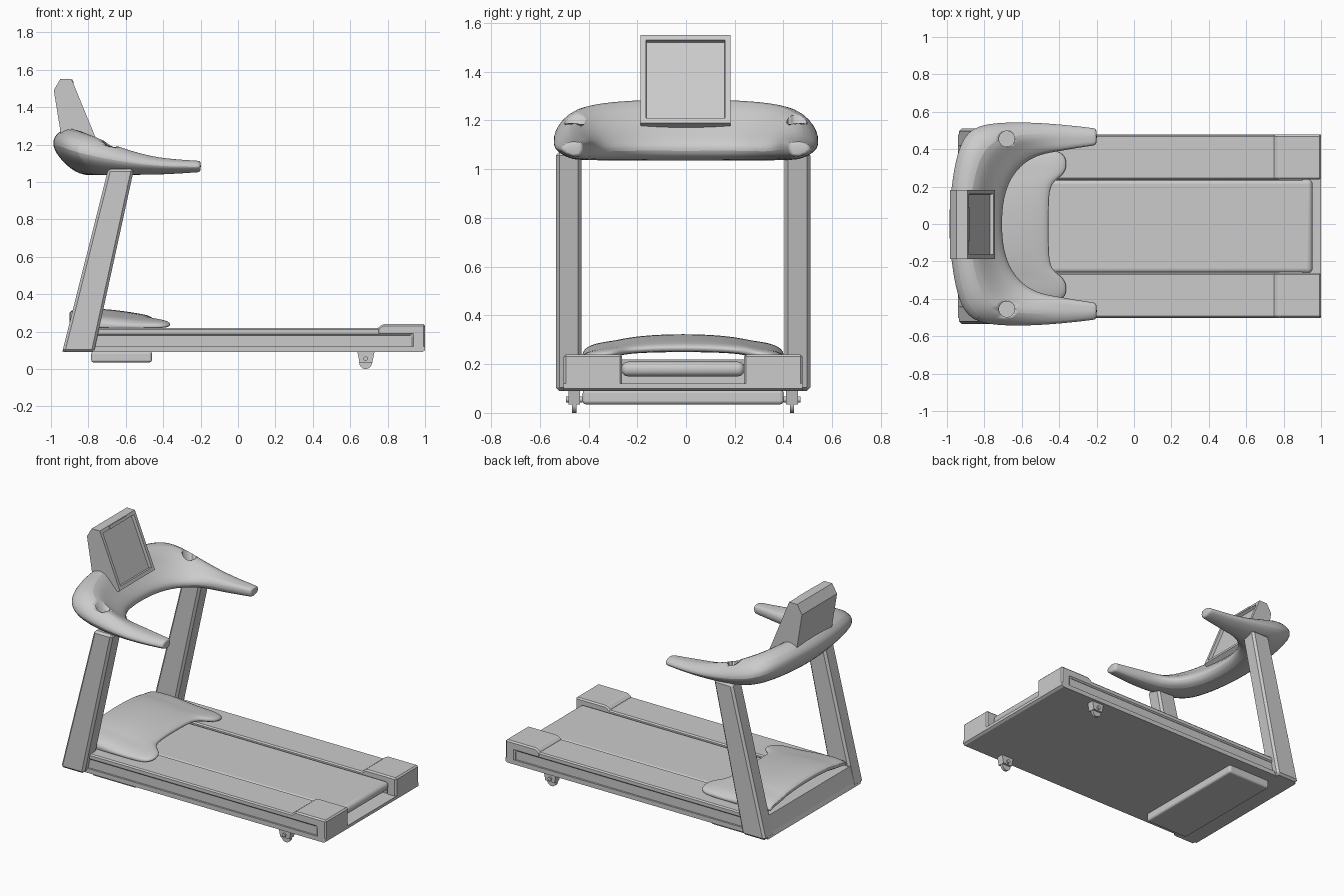
import bpy, bmesh
from mathutils import Vector

cube = bpy.data.objects.get("Cube")
if cube:
    bpy.data.objects.remove(cube, do_unlink=True)

grey = bpy.data.materials.new("plain_grey")
grey.use_nodes = True
grey.diffuse_color = (0.6, 0.6, 0.6, 1)
grey.node_tree.nodes["Principled BSDF"].inputs["Base Color"].default_value = (0.6, 0.6, 0.6, 1)

YC = -0.012  # centre line of the running base


def finish(name, bm):
    bmesh.ops.recalc_face_normals(bm, faces=bm.faces)
    mesh = bpy.data.meshes.new(name)
    bm.to_mesh(mesh)
    bm.free()
    mesh.materials.append(grey)
    ob = bpy.data.objects.new(name, mesh)
    bpy.context.collection.objects.link(ob)
    return ob


def smooth(ob, angle=0.6):
    bpy.ops.object.select_all(action='DESELECT')
    ob.select_set(True)
    bpy.context.view_layer.objects.active = ob
    bpy.ops.object.shade_smooth_by_angle(angle=angle)


def bevel(ob, width, segments=1):
    mod = ob.modifiers.new("bevel", 'BEVEL')
    mod.width = width
    mod.segments = segments
    mod.limit_method = 'ANGLE'
    return ob


def loft(name, rings):
    """Skin closed rings of points and cap both ends."""
    bm = bmesh.new()
    rows = [[bm.verts.new(p) for p in ring] for ring in rings]
    n = len(rows[0])
    for a, b in zip(rows, rows[1:]):
        for i in range(n):
            j = (i + 1) % n
            bm.faces.new((a[i], a[j], b[j], b[i]))
    bm.faces.new(rows[0])
    bm.faces.new(rows[-1])
    return finish(name, bm)


def prism(name, profile, y0, y1):
    """Side profile of (x, z) points extended from y0 to y1."""
    return loft(name, [[(x, y, z) for x, z in profile] for y in (y0, y1)])


def box(name, x0, x1, y0, y1, z0, z1):
    return prism(name, [(x0, z0), (x1, z0), (x1, z1), (x0, z1)], y0, y1)


def cylinder(name, radius, depth, location, upright=False):
    bpy.ops.mesh.primitive_cylinder_add(
        vertices=32, radius=radius, depth=depth, location=location,
        rotation=(0 if upright else 1.5708, 0, 0))
    ob = bpy.context.object
    ob.name = name
    ob.data.materials.append(grey)
    smooth(ob)
    return ob


def mirrored(rings):
    flip = [[(x, -y, z) for x, y, z in r] for r in reversed(rings[1:])]
    return flip + rings


def subdivide(ob):
    mod = ob.modifiers.new("round", 'SUBSURF')
    mod.levels = mod.render_levels = 2


# Base frame, with the front end leaning like the uprights
prism("base_frame", [(-0.94, 0.09), (0.985, 0.09), (1, 0.1), (1, 0.12), (-0.93, 0.12)],
      YC - 0.49, YC + 0.49)
prism("deck_core", [(-0.93, 0.12), (0.9, 0.12), (0.9, 0.2), (-0.908, 0.2)],
      YC - 0.27, YC + 0.27)
prism("front_bar", [(-0.932, 0.12), (-0.8, 0.12), (-0.78, 0.22), (-0.905, 0.22)],
      YC - 0.45, YC + 0.45)

# Running belt with a rounded rear end
belt = box("running_belt", -0.85, 0.955, YC - 0.252, YC + 0.252, 0.15, 0.21)
bevel(belt, 0.027, 5)
smooth(belt)

for s, side in ((1, "left"), (-1, "right")):
    def span(a, b):
        return YC + s * a, YC + s * b

    # Side rail: recessed skirt below, overhanging top above
    box(side + "_skirt", -0.85, 0.93, *span(0.255, 0.478), 0.115, 0.185)
    bevel(box(side + "_rail_top", -0.88, 0.78, *span(0.25, 0.488), 0.18, 0.218), 0.008)
    cap = prism(side + "_end_cap", [(0.93, 0.1), (0.985, 0.09), (1, 0.1), (1, 0.24), (0.775, 0.24),
                                    (0.745, 0.218), (0.745, 0.18), (0.93, 0.18)], *span(0.25, 0.49))
    bevel(cap, 0.012)

    # Leaning upright
    post = prism(side + "_upright", [(-0.94, 0.09), (-0.77, 0.09), (-0.556, 1.07), (-0.694, 1.07)],
                 *span(0.417, 0.522))
    bevel(post, 0.014)

    # Caster under the rear
    y = YC + s * 0.447
    prism(side + "_caster_fork", [(0.638, 0.092), (0.73, 0.092), (0.718, 0.035), (0.65, 0.035)],
          y - 0.024, y + 0.024)
    cylinder(side + "_caster_wheel", 0.034, 0.018, (0.682, y, 0.034))
    cylinder(side + "_caster_axle", 0.012, 0.068, (0.682, y, 0.055))

# Box under the front of the deck
bevel(box("under_box", -0.785, -0.46, YC - 0.412, YC + 0.412, 0.035, 0.095), 0.014, 3)

# Motor hood: arched shell with two rear lobes
# (y, rear x, top z, bottom z)
hood_plan = [(0, -0.455, 0.325, 0.25), (0.14, -0.455, 0.32, 0.248), (0.235, -0.445, 0.308, 0.242),
             (0.275, -0.37, 0.298, 0.23), (0.34, -0.355, 0.29, 0.222), (0.39, -0.375, 0.275, 0.218),
             (0.415, -0.44, 0.25, 0.216)]
hood_rings = []
for y, xr, zt, zb in hood_plan:
    edge = zb + 0.45 * (zt - zb)
    hood_rings.append([(-0.9, y, zb), (-0.91, y, zt - 0.01), (-0.85, y, zt), (-0.72, y, zt),
                       (-0.57, y, zt - 0.02), (xr - 0.04, y, edge + 0.008), (xr, y, edge - 0.005),
                       (xr, y, zb + 0.003), (xr - 0.04, y, zb), (-0.6, y, zb)])
hood = loft("motor_hood", mirrored(hood_rings))
hood.location.y = YC
subdivide(hood)
smooth(hood, 1.0)

# Console with handlebars: outer xy, inner xy, nose / top / inner / bottom heights
console_plan = [
    (-1.0, 0, -0.71, 0, 1.2, 1.3, 1.12, 1.04),
    (-0.985, 0.2, -0.70, 0.14, 1.2, 1.297, 1.12, 1.04),
    (-0.95, 0.41, -0.66, 0.25, 1.19, 1.285, 1.12, 1.04),
    (-0.88, 0.53, -0.59, 0.33, 1.16, 1.255, 1.11, 1.04),
    (-0.70, 0.55, -0.50, 0.375, 1.12, 1.185, 1.12, 1.04),
    (-0.5, 0.545, -0.4, 0.39, 1.09, 1.135, 1.12, 1.04),
    (-0.34, 0.53, -0.32, 0.405, 1.08, 1.12, 1.115, 1.045),
    (-0.215, 0.515, -0.215, 0.42, 1.08, 1.113, 1.11, 1.052),
    (-0.198, 0.51, -0.198, 0.425, 1.08, 1.111, 1.108, 1.054)]
console_rings = []
for ox, oy, ix, iy, zn, zt, zi, zb in console_plan:
    section = [(0, zn), (0.12, zn + 0.65 * (zt - zn)), (0.42, zt), (0.68, zi + 0.4 * (zt - zi)),
               (0.95, zi), (1, (zi + zb) / 2), (0.88, zb), (0.5, zb), (0.2, zb + 0.45 * (zn - zb))]
    outer, inner, mid = Vector((ox, oy, 0)), Vector((ix, iy, 0)), (zt + zb) / 2
    ring = []
    for t, z in section:
        p = outer.lerp(inner, 0.5 + (t - 0.5) * 1.06)
        ring.append((p.x, p.y, mid + (z - mid) * 1.05))
    console_rings.append(ring)
console = loft("console", mirrored(console_rings))
subdivide(console)

# Cup holder wells
for s in (1, -1):
    cutter = cylinder("cup_cutter", 0.042, 0.3, (-0.68, s * 0.455, 1.25), True)
    cutter.hide_render = True
    cutter.hide_set(True)
    cut = console.modifiers.new("cup_well", 'BOOLEAN')
    cut.operation = 'DIFFERENCE'
    cut.object = cutter
smooth(console)

# Screen housing with a recessed display
screen = prism("screen_housing", [(-0.985, 1.49), (-0.95, 1.55), (-0.89, 1.55), (-0.742, 1.19),
                                  (-0.8, 1.15), (-0.93, 1.15)], -0.187, 0.183)
bm = bmesh.new()
bm.from_mesh(screen.data)
bm.normal_update()
front = max(bm.faces, key=lambda f: f.normal.x + f.normal.z * 0.1)
bmesh.ops.inset_region(bm, faces=[front], thickness=0.032, depth=0)
bmesh.ops.inset_region(bm, faces=[front], thickness=0.003, depth=-0.02)
bm.to_mesh(screen.data)
bm.free()

# Slim strip above the display
prism("screen_strip", [(-0.893, 1.545), (-0.885, 1.548), (-0.878, 1.53), (-0.886, 1.527)],
      -0.092, 0.088)
